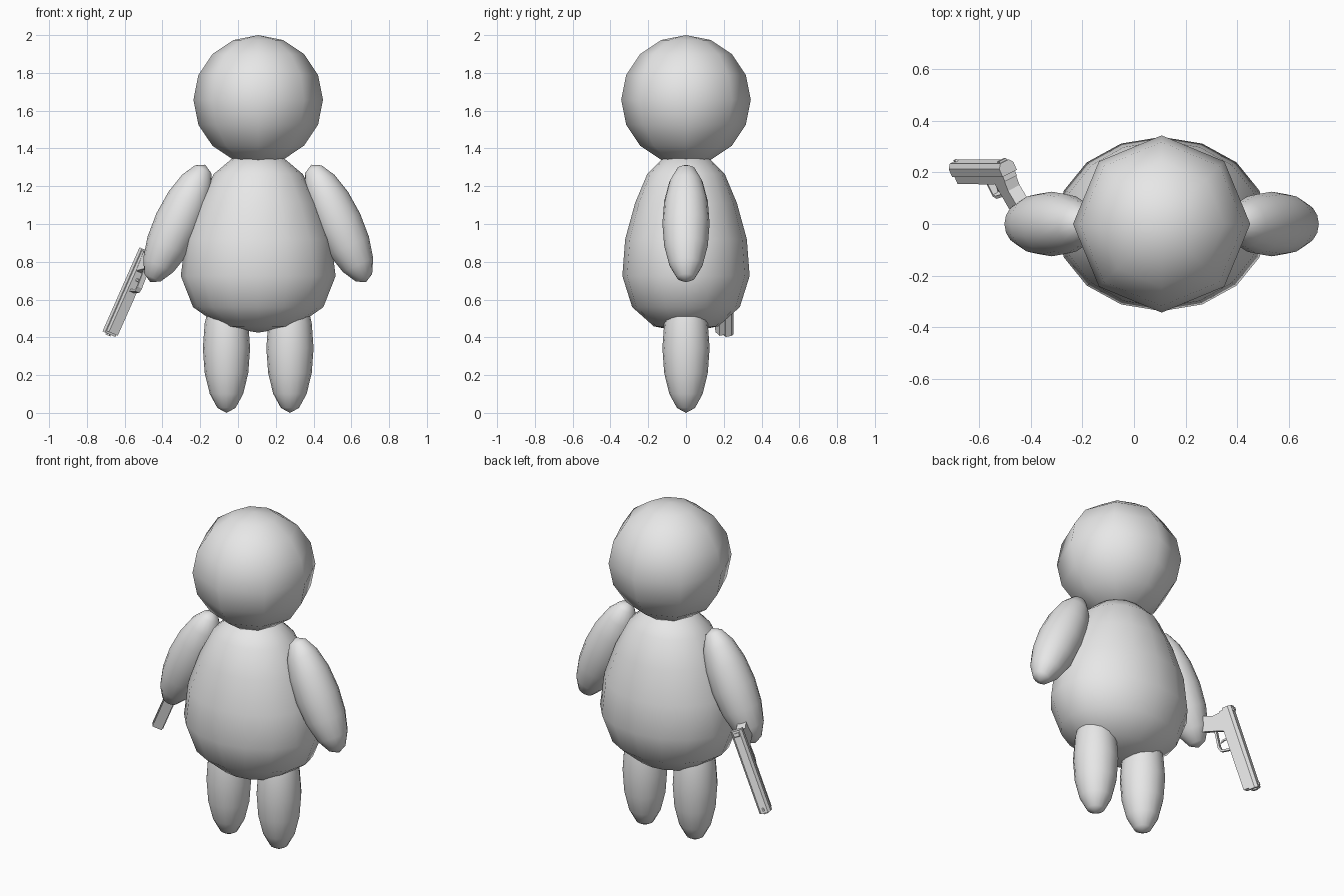
import bpy, bmesh, math
from mathutils import Matrix, Vector

if "Cube" in bpy.data.objects:
    bpy.data.objects.remove(bpy.data.objects["Cube"])

CX = 0.107  # centre line of the figure

grey = bpy.data.materials.new("light_grey")
grey.diffuse_color = (0.8, 0.8, 0.8, 1)
grey.use_nodes = True
grey.node_tree.nodes["Principled BSDF"].inputs["Base Color"].default_value = grey.diffuse_color


def finish(bm, name, smooth=False, matrix=None):
    bmesh.ops.recalc_face_normals(bm, faces=bm.faces)
    me = bpy.data.meshes.new(name)
    bm.to_mesh(me)
    bm.free()
    me.materials.append(grey)
    if smooth:
        me.shade_smooth()
    ob = bpy.data.objects.new(name, me)
    bpy.context.collection.objects.link(ob)
    if matrix:
        ob.matrix_world = matrix
    return ob


def ellipsoid(name, loc, radii, segs=16, tilt=0.0):
    bm = bmesh.new()
    bmesh.ops.create_uvsphere(bm, u_segments=segs, v_segments=8, radius=1)
    m = Matrix.Translation(loc) @ Matrix.Rotation(tilt, 4, 'Y') @ Matrix.Diagonal((*radii, 1))
    bmesh.ops.transform(bm, matrix=m, verts=bm.verts)
    return finish(bm, name, True)


# Head, arms and legs
ellipsoid("head", (CX, 0, 1.657), (0.343, 0.343, 0.343), segs=8)
for side, s in (("left", 1), ("right", -1)):
    ellipsoid(side + "_arm", (CX + s * 0.426, 0, 1.003), (0.125, 0.125, 0.343), tilt=-s * math.radians(25))
    ellipsoid(side + "_leg", (CX + s * 0.168, 0, 0.343), (0.125, 0.125, 0.343))

# Pear-shaped body: rings of (x radius, y radius, height) between two poles
rings = [(0.2, 0.17, 0.458), (0.345, 0.285, 0.56), (0.41, 0.337, 0.725), (0.385, 0.322, 0.92),
         (0.315, 0.27, 1.11), (0.235, 0.205, 1.265), (0.14, 0.125, 1.345)]
bm = bmesh.new()
N = 16
loops = [[bm.verts.new((CX + rx * math.cos(2 * math.pi * i / N), ry * math.sin(2 * math.pi * i / N), z))
          for i in range(N)] for rx, ry, z in rings]
for a, b in zip(loops, loops[1:]):
    for i in range(N):
        j = (i + 1) % N
        bm.faces.new((a[i], a[j], b[j], b[i]))
for loop, z in ((loops[0], 0.425), (loops[-1], 1.375)):
    pole = bm.verts.new((CX, 0, z))
    for i in range(N):
        bm.faces.new((loop[i], loop[(i + 1) % N], pole))
finish(bm, "body", True)

# Pistol frame: local x runs to the muzzle, z to the top of the slide
fwd = Vector((-0.403, 0, -0.915)).normalized()
side = Vector((0.915, 0, -0.403)).normalized()
roll = math.radians(25)
up = math.cos(roll) * Vector((0, 1, 0)) - math.sin(roll) * side
lat = up.cross(fwd)
gun = Matrix.Translation((-0.484, 0.203, 0.86)) @ Matrix((fwd, lat, up)).transposed().to_4x4()


def extrude(name, pts, half, axis='Y'):
    """Prism from a 2D outline: across the gun (Y) or along it (X)."""
    bm = bmesh.new()
    ends = (-half, half) if axis == 'Y' else half
    a, b = [[bm.verts.new((p, e, q) if axis == 'Y' else (e, p, q)) for p, q in pts] for e in ends]
    n = len(pts)
    bm.faces.new(a)
    bm.faces.new(b[::-1])
    for i in range(n):
        j = (i + 1) % n
        bm.faces.new((a[i], b[i], b[j], a[j]))
    return finish(bm, name, False, gun)


# Slide with bevelled top edges, frame below it
extrude("slide", [(-0.033, -0.008), (0.033, -0.008), (0.033, 0.026), (0.02, 0.043),
                  (-0.02, 0.043), (-0.033, 0.026)], (0, 0.486), 'X')
extrude("frame", [(0.01, -0.006), (0.475, -0.006), (0.475, -0.04), (0.13, -0.042), (0.01, -0.03)], 0.028)
extrude("grip", [(0.015, -0.02), (0.125, -0.03), (0.107, -0.08), (0.07, -0.19), (-0.025, -0.19),
                 (0.02, -0.07)], 0.027)
# Trigger guard as an open bent strip, trigger inside it
extrude("trigger_guard", [(0.1, -0.098), (0.195, -0.11), (0.222, -0.1), (0.235, -0.035), (0.222, -0.035),
                          (0.212, -0.092), (0.193, -0.098), (0.1, -0.087)], 0.014)
extrude("trigger", [(0.155, -0.035), (0.172, -0.035), (0.168, -0.065), (0.175, -0.085), (0.162, -0.075)], 0.007)
# Sights and muzzle
extrude("front_sight", [(0.455, 0.042), (0.475, 0.042), (0.473, 0.051), (0.46, 0.051)], 0.005)
extrude("rear_sight", [(0.012, 0.042), (0.035, 0.042), (0.03, 0.051), (0.012, 0.051)], 0.016)
extrude("muzzle", [(0.015 * math.cos(k * math.pi / 4), 0.016 + 0.015 * math.sin(k * math.pi / 4))
                   for k in range(8)], (0.48, 0.494), 'X')
